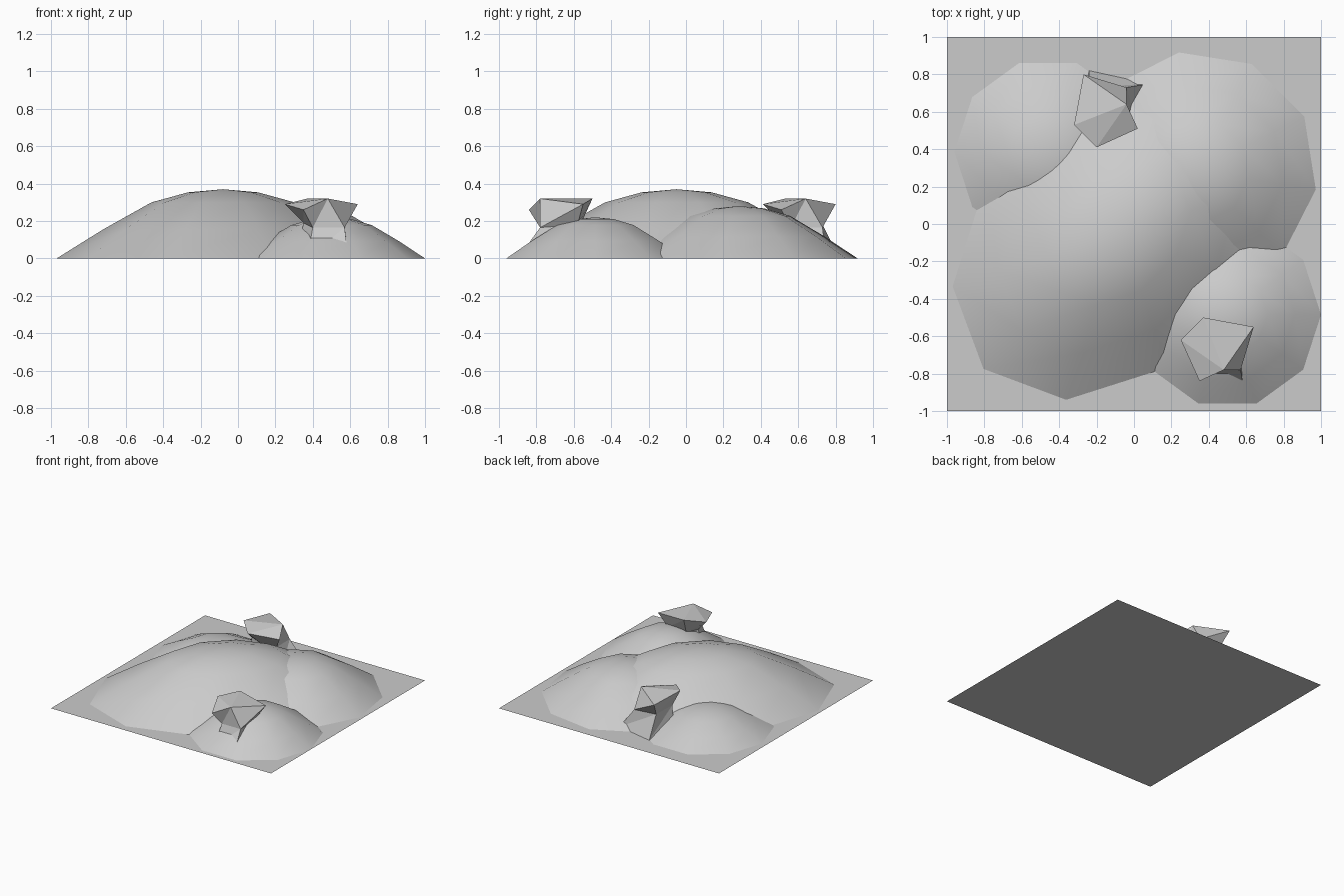
import bpy, math
from mathutils import Vector, Matrix

if "Cube" in bpy.data.objects:
    bpy.data.objects.remove(bpy.data.objects["Cube"])


def make_object(name, verts, faces, smooth=False):
    mesh = bpy.data.meshes.new(name)
    mesh.from_pydata(verts, [], faces)
    mesh.polygons.foreach_set("use_smooth", [smooth] * len(mesh.polygons))
    mesh.update()
    obj = bpy.data.objects.new(name, mesh)
    bpy.context.collection.objects.link(obj)
    return obj


# Hill: ten-sided smooth dome, (radius fraction, height fraction) profile
PROFILE = [(1, 0), (0.72, 0.42), (0.43, 0.81), (0.21, 0.955)]
SIDES = 10


def hill(name, centre, radii, height, turn):
    spin = Matrix.Rotation(math.radians(turn), 3, 'Z')
    verts = []
    for f, h in PROFILE:
        for k in range(SIDES):
            a = math.tau * k / SIDES
            p = spin @ Vector((f * radii[0] * math.cos(a), f * radii[1] * math.sin(a), h * height))
            verts.append(p + Vector((*centre, 0)))
    verts.append(Vector((*centre, height)))
    faces = []
    for r in range(len(PROFILE)):
        for k in range(SIDES):
            a, b = r * SIDES + k, r * SIDES + (k + 1) % SIDES
            if r < len(PROFILE) - 1:
                faces.append((a, b, b + SIDES, a + SIDES))
            else:
                faces.append((a, b, len(verts) - 1))
    return make_object(name, verts, faces, True)


# Rock: faceted crown, narrow waist and a foot sunk into the hills
CROWN = [(.35, -.84, .26), (.48, -.78, .32), (.64, -.55, .29), (.37, -.50, .32), (.25, -.62, .29)]
WAIST = [(.40, -.78, .165), (.57, -.78, .165), (.57, -.58, .18), (.39, -.56, .19), (.35, -.66, .19)]
FOOT = [(.37, -.84, 0), (.59, -.90, 0), (.66, -.58, 0), (.41, -.52, 0), (.31, -.66, 0)]
ROCK_CENTRE = Vector((.44, -.66, 0))


def rock(name, centre, turn):
    verts = [Vector(p) - ROCK_CENTRE for p in CROWN + WAIST + FOOT]
    faces = [(1, 2, 3), (1, 3, 4), (1, 4, 0), (14, 13, 12, 11, 10)]
    for top in (0, 5):
        for i in range(5):
            j = (i + 1) % 5
            a, b, c, d = top + i, top + j, top + 5 + j, top + 5 + i
            faces += [(d, c, b), (d, b, a)]
    obj = make_object(name, verts, faces)
    obj.location = (*centre, 0)
    obj.rotation_euler.z = math.radians(turn)
    return obj


# Flat ground tile
make_object("ground_tile", [(-1, -1, 0), (1, -1, 0), (1, 1, 0), (-1, 1, 0)], [(0, 1, 2, 3)])

# Hills
hill("main_hill", (-0.08, -0.05), (1.025, 0.73), 0.37, 45)
hill("back_right_hill", (0.34, 0.285), (0.64, 0.64), 0.28, 27)
hill("back_left_hill", (-0.46, 0.385), (0.5, 0.5), 0.17, 0)
hill("front_right_hill", (0.5, -0.485), (0.5, 0.5), 0.22, 0)

# Rocks
rock("front_rock", (0.44, -0.66), 0)
rock("back_rock", (-0.16, 0.60), 90)
